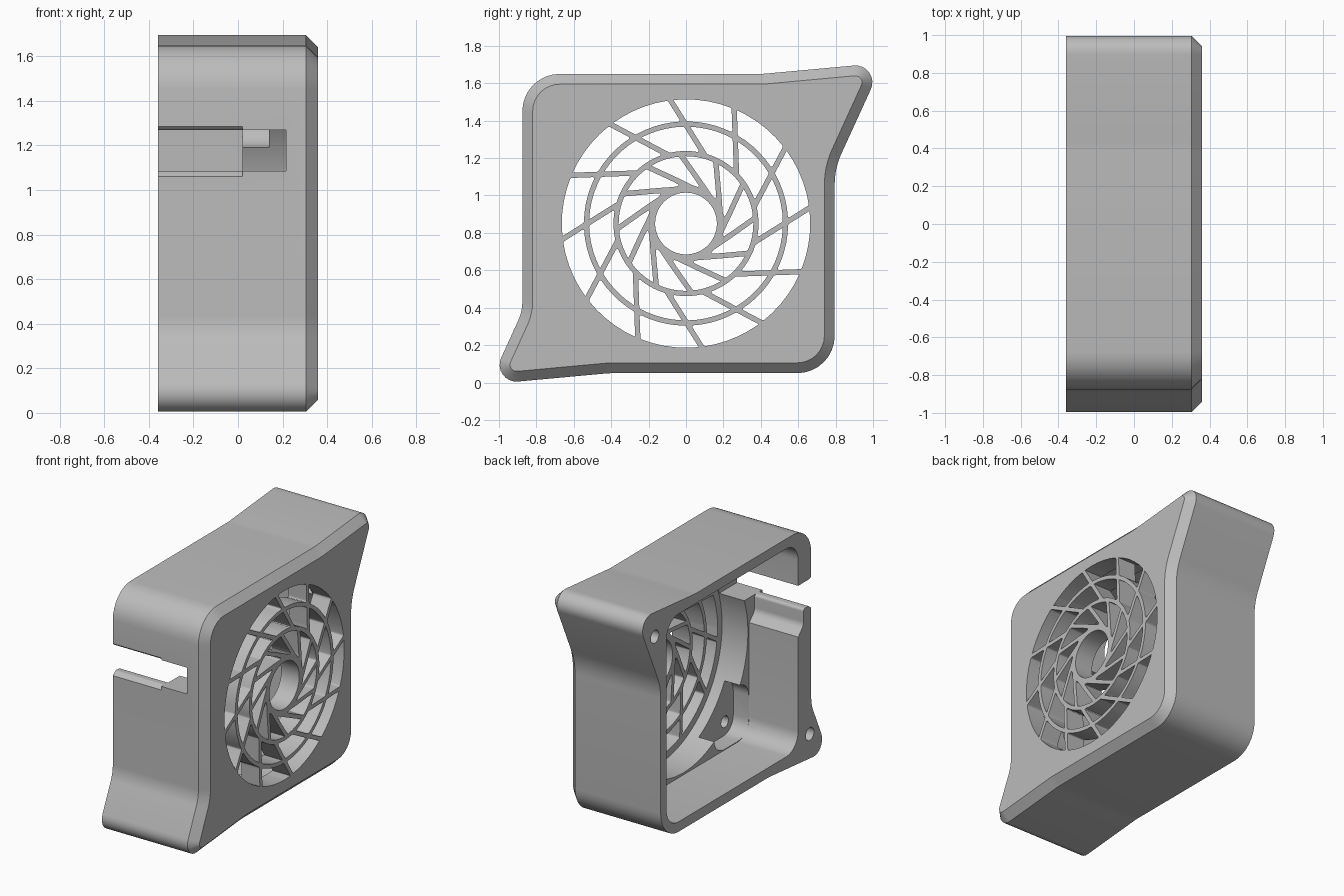
import bpy, bmesh, math
from mathutils import Vector

if "Cube" in bpy.data.objects:
    bpy.data.objects.remove(bpy.data.objects["Cube"])

MID = 0.85            # height of the fan axis
BACK, FRONT = -0.36, 0.36
FLOOR = 0.22          # inner side of the grille plate

grey = bpy.data.materials.new("plain_grey")
grey.use_nodes = True
grey.diffuse_color = (0.5, 0.5, 0.5, 1)
grey.node_tree.nodes["Principled BSDF"].inputs["Base Color"].default_value = (0.5, 0.5, 0.5, 1)


def rounded(corners, steps=8):
    """Polygon in (y, z) with each corner (y, z, radius) filleted."""
    out = []
    n = len(corners)
    for i, (y, z, r) in enumerate(corners):
        p = Vector((y, z))
        a = Vector(corners[i - 1][:2]) - p
        b = Vector(corners[(i + 1) % n][:2]) - p
        half = a.angle(b) / 2
        if r == 0 or half > 1.56:
            out.append(p)
            continue
        t = min(r / math.tan(half), 0.45 * a.length, 0.45 * b.length)
        r = t * math.tan(half)
        mid = p + (a.normalized() + b.normalized()).normalized() * (r / math.sin(half))
        u, v = p + a.normalized() * t - mid, p + b.normalized() * t - mid
        sweep = u.angle(v)
        for k in range(steps + 1):
            f = k / steps
            w = (math.sin((1 - f) * sweep) * u + math.sin(f * sweep) * v) / math.sin(sweep)
            out.append(mid + w)
    return out


def inset(points, d):
    """Move a clockwise outline inward by d."""
    out = []
    n = len(points)
    for i, p in enumerate(points):
        a = (p - points[i - 1]).normalized()
        b = (points[(i + 1) % n] - p).normalized()
        na, nb = Vector((a.y, -a.x)), Vector((b.y, -b.x))
        m = (na + nb).normalized()
        out.append(p + m * (d / max(m.dot(na), 0.3)))
    return out


def circle(y, z, r, n=48):
    return [Vector((y + r * math.cos(2 * math.pi * k / n),
                    z + r * math.sin(2 * math.pi * k / n))) for k in range(n)]


def box(y0, y1, z0, z1, r):
    return rounded([(y0, z0, r), (y0, z1, r), (y1, z1, r), (y1, z0, r)])


def loft(bm, sections):
    """Closed solid through (x, outline) sections."""
    loops = [[bm.verts.new((x, p.x, p.y)) for p in pts] for x, pts in sections]
    n = len(loops[0])
    for lo, hi in zip(loops, loops[1:]):
        for i in range(n):
            bm.faces.new((lo[i], lo[(i + 1) % n], hi[(i + 1) % n], hi[i]))
    bm.faces.new(loops[0][::-1])
    bm.faces.new(loops[-1])


def solid(name, parts):
    bm = bmesh.new()
    for sections in parts:
        loft(bm, sections)
    bmesh.ops.recalc_face_normals(bm, faces=bm.faces)
    mesh = bpy.data.meshes.new(name)
    bm.to_mesh(mesh)
    bm.free()
    mesh.materials.append(grey)
    ob = bpy.data.objects.new(name, mesh)
    bpy.context.collection.objects.link(ob)
    return ob


def prism(points, x0, x1):
    return [(x0, points), (x1, points)]


def cut(target, name, parts):
    cutter = solid(name, parts)
    cutter.hide_render = True
    mod = target.modifiers.new(name, "BOOLEAN")
    mod.operation, mod.solver, mod.object = "DIFFERENCE", "EXACT", cutter
    bpy.context.view_layer.update()
    graph = bpy.context.evaluated_depsgraph_get()
    mesh = bpy.data.meshes.new_from_object(target.evaluated_get(graph))
    target.modifiers.clear()
    target.data = mesh
    bpy.data.objects.remove(cutter)


# Housing shell with two pointed ears and a chamfered front
outline = rounded([
    (-0.875, 1.65, 0.2), (0.41, 1.65, 0.6), (1.053, 1.709, 0.09), (0.795, 1.145, 0.4),
    (0.795, 0.05, 0.2), (-0.41, 0.05, 0.6), (-1.053, -0.009, 0.09), (-0.875, 0.38, 0.25)])
housing = solid("fan_housing", [[(BACK, outline), (0.305, outline), (FRONT, inset(outline, 0.055))]])

# Square cavity, round duct and corner pockets
cut(housing, "cavity", [prism(box(-0.73, 0.73, MID - 0.73, MID + 0.73, 0.13), -0.5, 0.02)])
cut(housing, "duct", [prism(circle(0, MID, 0.715, 96), -0.1, FLOOR)])
pockets, bolt_holes = [], []
for sy in (-1, 1):
    for sz in (-1, 1):
        y = sorted((sy * 0.34, sy * 0.725))
        z = sorted((MID + sz * 0.34, MID + sz * 0.725))
        pockets.append(prism(box(*y, *z, 0.11), -0.05, 0.14))
        bolt_holes.append(prism(circle(sy * 0.63, MID + sz * 0.63, 0.04, 24), 0, 0.28))
cut(housing, "pockets", pockets)
cut(housing, "bolt_holes", bolt_holes)

# Screw holes in the ears
cut(housing, "ear_holes", [prism(circle(s * 0.86, MID + s * 0.67, 0.045, 24), -0.5, 0.2)
                           for s in (-1, 1)])

# Cable slot in the front wall, with a shallow recess below it on the inside
slot = rounded([(-0.95, 1.06, 0), (-0.875, 1.06, 0), (-0.845, 1.085, 0.02), (-0.79, 1.085, 0.02),
                (-0.79, 0.97, 0.06), (-0.72, 0.9, 0.04), (-0.6, 0.9, 0), (-0.6, 1.27, 0),
                (-0.86, 1.27, 0.02), (-0.875, 1.285, 0), (-0.95, 1.285, 0)])
cut(housing, "cable_slot", [prism(slot, -0.5, 0.02)])
cut(housing, "slot_end", [prism(box(-0.95, -0.5, 1.085, 1.27, 0), -0.1, 0.215)])


# Grille: slanted windows in three rings around the hub hole
def window(k, r0, r1, tangent, phase, width=0.028, n=5):
    def edge(r, side):
        reach = math.sqrt(r * r - tangent * tangent)
        return phase + math.acos(tangent / r) + side * width / 2 / reach

    step = math.tau / 12
    pts = []
    for i in range(n + 1):                      # lower bar, going outward
        r = r0 + (r1 - r0) * i / n
        pts.append((r, edge(r, 1)))
    a, b = edge(r1, 1), edge(r1, -1) + step
    pts += [(r1, a + (b - a) * i / n) for i in range(1, n)]
    for i in range(n + 1):                      # upper bar, going inward
        r = r1 + (r0 - r1) * i / n
        pts.append((r, edge(r, -1) + step))
    a, b = edge(r0, 1), edge(r0, -1) + step
    if b - a > 0.2:
        pts += [(r0, b + (a - b) * i / n) for i in range(1, n)]
    corners = {0, n, 2 * n - 1, 3 * n - 1, 3 * n}
    flat = [(r * math.cos(t + k * step), MID + r * math.sin(t + k * step),
             0.014 if i in corners else 0) for i, (r, t) in enumerate(pts)]
    return prism(rounded(flat, 4), 0.1, 0.5)


outer_phase = math.radians(97) - math.acos(0.28 / 0.66)
inner_phase = math.radians(65) - math.acos(0.19 / 0.375)
rings = [(0.206, 0.36, 0.19, inner_phase),
         (0.388, 0.518, 0.28, outer_phase),
         (0.546, 0.664, 0.28, outer_phase)]
for ring in rings:
    cut(housing, "grille_windows", [window(k, *ring) for k in range(12)])
cut(housing, "hub_hole", [prism(circle(0, MID, 0.165, 64), 0.1, 0.5)])

# Smooth curved walls, sharp edges
bpy.ops.object.select_all(action="DESELECT")
housing.select_set(True)
bpy.context.view_layer.objects.active = housing
bpy.ops.object.shade_smooth_by_angle(angle=math.radians(30))
